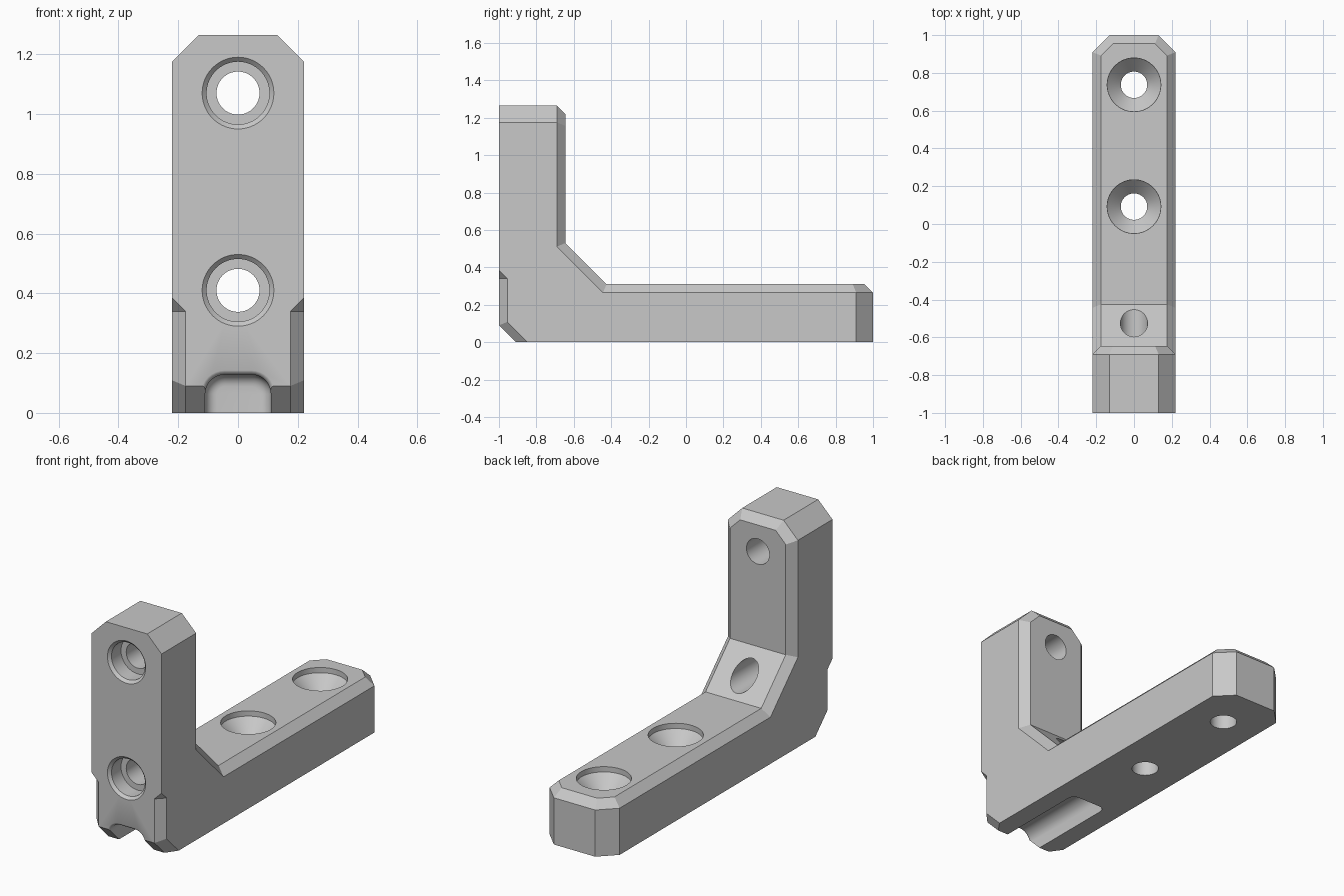
import bpy, bmesh, math
from mathutils import Vector

if "Cube" in bpy.data.objects:
    bpy.data.objects.remove(bpy.data.objects["Cube"])

W = 0.22          # half width
SEG = 64

grey = bpy.data.materials.new("light_grey")
grey.diffuse_color = (0.58, 0.58, 0.58, 1)
grey.use_nodes = True
grey.node_tree.nodes["Principled BSDF"].inputs["Base Color"].default_value = grey.diffuse_color


def make_object(name, bm):
    bmesh.ops.recalc_face_normals(bm, faces=bm.faces[:])
    mesh = bpy.data.meshes.new(name)
    bm.to_mesh(mesh)
    bm.free()
    mesh.materials.append(grey)
    obj = bpy.data.objects.new(name, mesh)
    bpy.context.collection.objects.link(obj)
    return obj


def loft(name, rings):
    """Closed solid through rings of equal length."""
    bm = bmesh.new()
    vs = [[bm.verts.new(p) for p in ring] for ring in rings]
    n = len(vs[0])
    for a, b in zip(vs, vs[1:]):
        for i in range(n):
            bm.faces.new((a[i], a[(i + 1) % n], b[(i + 1) % n], b[i]))
    bm.faces.new(vs[0])
    bm.faces.new(vs[-1])
    return make_object(name, bm)


def lathe(name, profile, place):
    """Round cutter from (radius, depth) pairs; place maps (a, b, depth) to a point."""
    ang = [2 * math.pi * i / SEG for i in range(SEG)]
    return loft(name, [[place(r * math.cos(t), r * math.sin(t), d) for t in ang]
                       for r, d in profile])


# L-shaped body: side profile (y, z) extruded across the width
profile = [(-1, 0.09), (-0.91, 0), (1, 0), (1, 0.31), (-0.425, 0.31),
           (-0.645, 0.53), (-0.645, 1.265), (-1, 1.265)]
bm = bmesh.new()
sides = [[bm.verts.new((x, y, z)) for y, z in profile] for x in (-W, W)]
for s in sides:
    bm.faces.new(s)
for i in range(len(profile)):
    j = (i + 1) % len(profile)
    bm.faces.new((sides[0][i], sides[0][j], sides[1][j], sides[1][i]))
bmesh.ops.recalc_face_normals(bm, faces=bm.faces[:])


def bevel(edges, size):
    bmesh.ops.bevel(bm, geom=edges, offset=size, offset_type='OFFSET', segments=1,
                    profile=0.5, affect='EDGES', clamp_overlap=False)


# Clipped corners at the ends of both arms
def is_corner(e):
    a, b = (v.co for v in e.verts)
    if abs(a.x - b.x) > 0.01:
        return False
    return min(a.y, b.y) > 0.99 or min(a.z, b.z) > 1.26


bevel([e for e in bm.edges if is_corner(e)], 0.09)

# Chamfer around the inner faces of both arms
bm.normal_update()


def is_inner(f):
    c, n = f.calc_center_median(), f.normal
    return ((n.z > 0.5 and c.z < 0.6) or (n.y > 0.5 and c.y < 0))


inner = {f for f in bm.faces if is_inner(f)}
bevel([e for e in bm.edges if sum(f in inner for f in e.link_faces) == 1], 0.045)

# Chamfer on both sides of the sloped lower front edge
k = math.sqrt(0.5)
for s in (-1, 1):
    n = Vector((s, -k, -k))
    res = bmesh.ops.bisect_plane(bm, geom=bm.verts[:] + bm.edges[:] + bm.faces[:],
                                 plane_co=(s * 0.175, -0.91, 0), plane_no=n,
                                 clear_outer=True)
    cut = [g for g in res["geom_cut"] if isinstance(g, bmesh.types.BMEdge)]
    bmesh.ops.edgeloop_fill(bm, edges=cut)
body = make_object("corner_bracket", bm)

cutters = []

# Counterbored holes in the upright arm
for z in (0.41, 1.07):
    cutters.append(lathe("upright_hole",
                         [(0.13, -1.01), (0.105, -0.985), (0.105, -0.9),
                          (0.072, -0.9), (0.072, -0.3)],
                         lambda a, b, d, z=z: (a, d, z + b)))

# Countersunk holes in the flat arm
for y in (0.092, 0.737):
    cutters.append(lathe("countersunk_hole",
                         [(0.142, 0.4), (0.142, 0.28), (0.07, 0.205), (0.07, -0.1)],
                         lambda a, b, d, y=y: (a, y + b, d)))

# Vertical relief notches on the lower front corners
for s in (-1, 1):
    tri = [(0.075, -1.1, 0.34), (0.32, -0.855, 0.34), (0.32, -1.1, 0.585)]
    cutters.append(loft("corner_relief", [[(s * x, y, z) for x, y, z in tri],
                                          [(s * x, y, -0.1) for x, y, z in tri]]))


# Rounded groove under the heel, flared at the front and rounded at its end
def groove_ring(y, o):
    hw, h, r = 0.11 + o, 0.128 + o, 0.065 + o
    pts = [(-hw, y, -0.1)]
    for cx, start in ((-hw + r, 180), (hw - r, 90)):
        for i in range(9):
            t = math.radians(start - 90 * i / 8)
            pts.append((cx + r * math.cos(t), y, h - r + r * math.sin(t)))
    return pts + [(hw, y, -0.1)]


quarter = [math.pi / 2 * i / 6 for i in range(7)]
rings = [groove_ring(-1.1, 0.02)]
rings += [groove_ring(-0.981 - 0.02 * math.sin(t), 0.02 * (1 - math.cos(t)))
          for t in reversed(quarter)]
rings += [groove_ring(-0.41 + 0.04 * math.sin(t), -0.04 * (1 - math.cos(t)))
          for t in quarter]
cutters.append(loft("heel_groove", rings))

# Cut everything out of the body
bpy.context.view_layer.objects.active = body
for c in cutters:
    c.hide_render = True
    mod = body.modifiers.new("cut", 'BOOLEAN')
    mod.operation = 'DIFFERENCE'
    mod.solver = 'EXACT'
    mod.object = c
    bpy.ops.object.modifier_apply(modifier=mod.name)
    bpy.data.objects.remove(c)

bpy.ops.object.select_all(action='DESELECT')
body.select_set(True)
bpy.ops.object.shade_smooth_by_angle(angle=math.radians(30))
